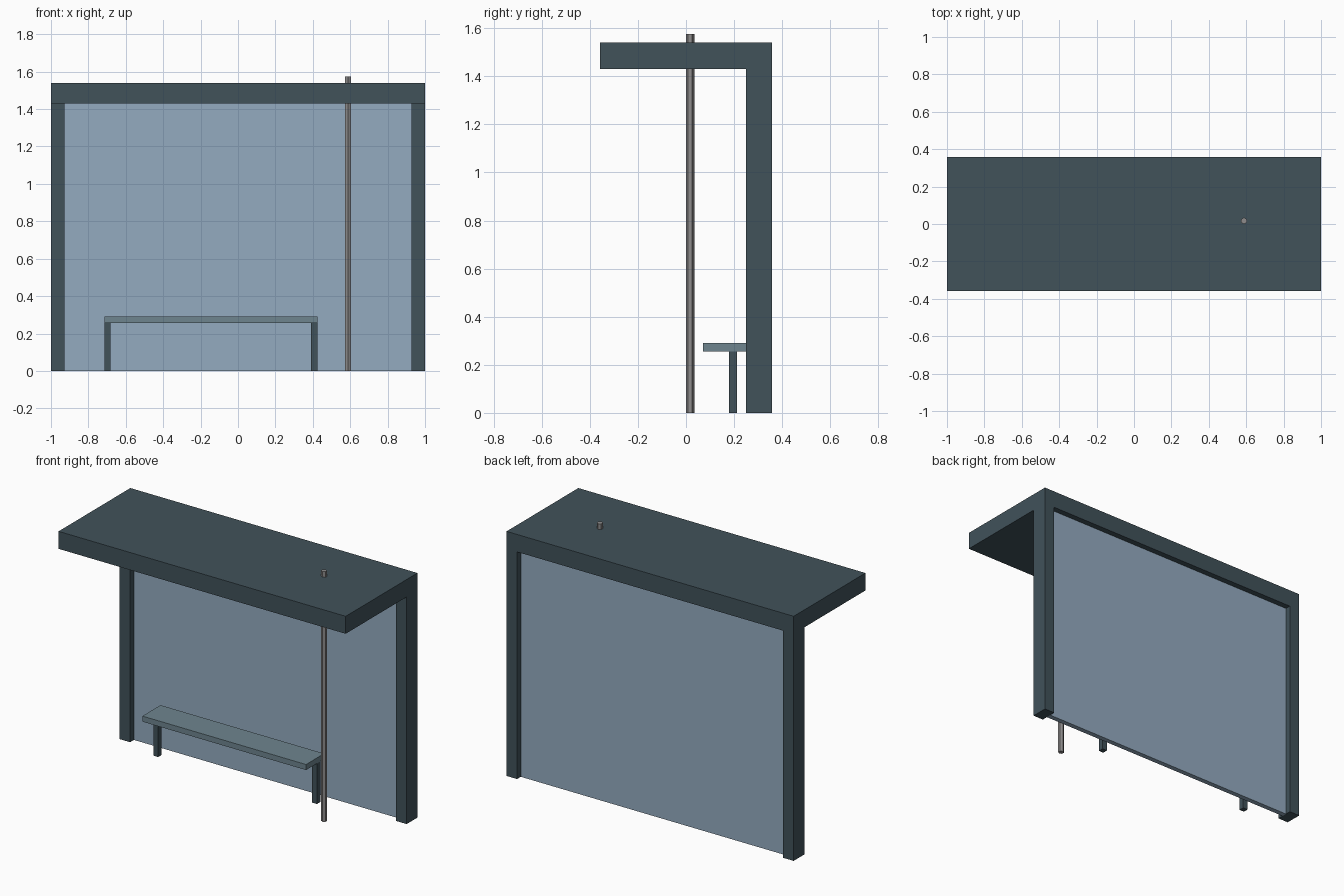
import bpy
import bmesh
import math

cube = bpy.data.objects.get("Cube")
if cube:
    bpy.data.objects.remove(cube, do_unlink=True)


def material(name, rgb):
    """Flat colour given as 0-255 display values, stored as linear."""
    def linear(v):
        v /= 255
        return v / 12.92 if v <= 0.04045 else ((v + 0.055) / 1.055) ** 2.4
    colour = [linear(v) for v in rgb] + [1]
    mat = bpy.data.materials.new(name)
    mat.use_nodes = True
    mat.diffuse_color = colour
    mat.node_tree.nodes["Principled BSDF"].inputs["Base Color"].default_value = colour
    return mat


def prism(name, outline, offset, mat):
    """Extrude a closed outline of 3D points along an offset."""
    bm = bmesh.new()
    face = bm.faces.new([bm.verts.new(p) for p in outline])
    extruded = bmesh.ops.extrude_face_region(bm, geom=[face], use_keep_orig=True)
    moved = [v for v in extruded["geom"] if isinstance(v, bmesh.types.BMVert)]
    bmesh.ops.translate(bm, verts=moved, vec=offset)
    bmesh.ops.recalc_face_normals(bm, faces=bm.faces)
    mesh = bpy.data.meshes.new(name)
    bm.to_mesh(mesh)
    bm.free()
    mesh.materials.append(mat)
    obj = bpy.data.objects.new(name, mesh)
    bpy.context.collection.objects.link(obj)
    return obj


def box(name, x, y, z, mat):
    outline = [(x[0], y[0], z[0]), (x[1], y[0], z[0]),
               (x[1], y[1], z[0]), (x[0], y[1], z[0])]
    return prism(name, outline, (0, 0, z[1] - z[0]), mat)


dark = material("dark slate", (65, 82, 90))
glass = material("blue glass", (148, 171, 192))
seat_grey = material("seat grey", (110, 133, 143))
pole_grey = material("pole grey", (142, 140, 140))

FRONT, BACK, POST_FRONT = -0.357, 0.357, 0.25
ROOF_BOTTOM, ROOF_TOP = 1.43, 1.54
INNER = 0.927

# Frame: L-shaped side profile across the full width, with the back opened up
side = [(FRONT, ROOF_BOTTOM), (POST_FRONT, ROOF_BOTTOM), (POST_FRONT, 0),
        (BACK, 0), (BACK, ROOF_TOP), (FRONT, ROOF_TOP)]
frame = prism("roof_and_posts", [(-1, y, z) for y, z in side], (2, 0, 0), dark)
cutter = box("opening_cutter", (-INNER, INNER), (0.1, 0.5), (-0.2, ROOF_BOTTOM), dark)
cutter.hide_render = True
cut = frame.modifiers.new("opening", "BOOLEAN")
cut.operation = "DIFFERENCE"
cut.solver = "EXACT"
cut.object = cutter
bpy.context.view_layer.objects.active = frame
bpy.ops.object.modifier_apply(modifier=cut.name)
bpy.data.objects.remove(cutter, do_unlink=True)

# Back window
box("glass_panel", (-INNER, INNER), (0.288, 0.32), (0, ROOF_BOTTOM), glass)

# Bench
LEFT_END, RIGHT_END, SEAT_BOTTOM, LEG = 0.425, -0.715, 0.255, 0.034
box("bench_seat", (RIGHT_END, LEFT_END), (0.07, POST_FRONT), (SEAT_BOTTOM, 0.29), seat_grey)
for label, x in (("right", RIGHT_END), ("left", LEFT_END - LEG)):
    box("bench_leg_" + label, (x, x + LEG), (0.178, 0.178 + LEG), (0, SEAT_BOTTOM), dark)

# Six-sided sign pole passing through the roof
radius = 0.0175
hexagon = [(0.588 + radius * math.sin(i * math.pi / 3),
            0.017 + radius * math.cos(i * math.pi / 3), 0) for i in range(6)]
prism("sign_pole", hexagon, (0, 0, 1.575), pole_grey)
